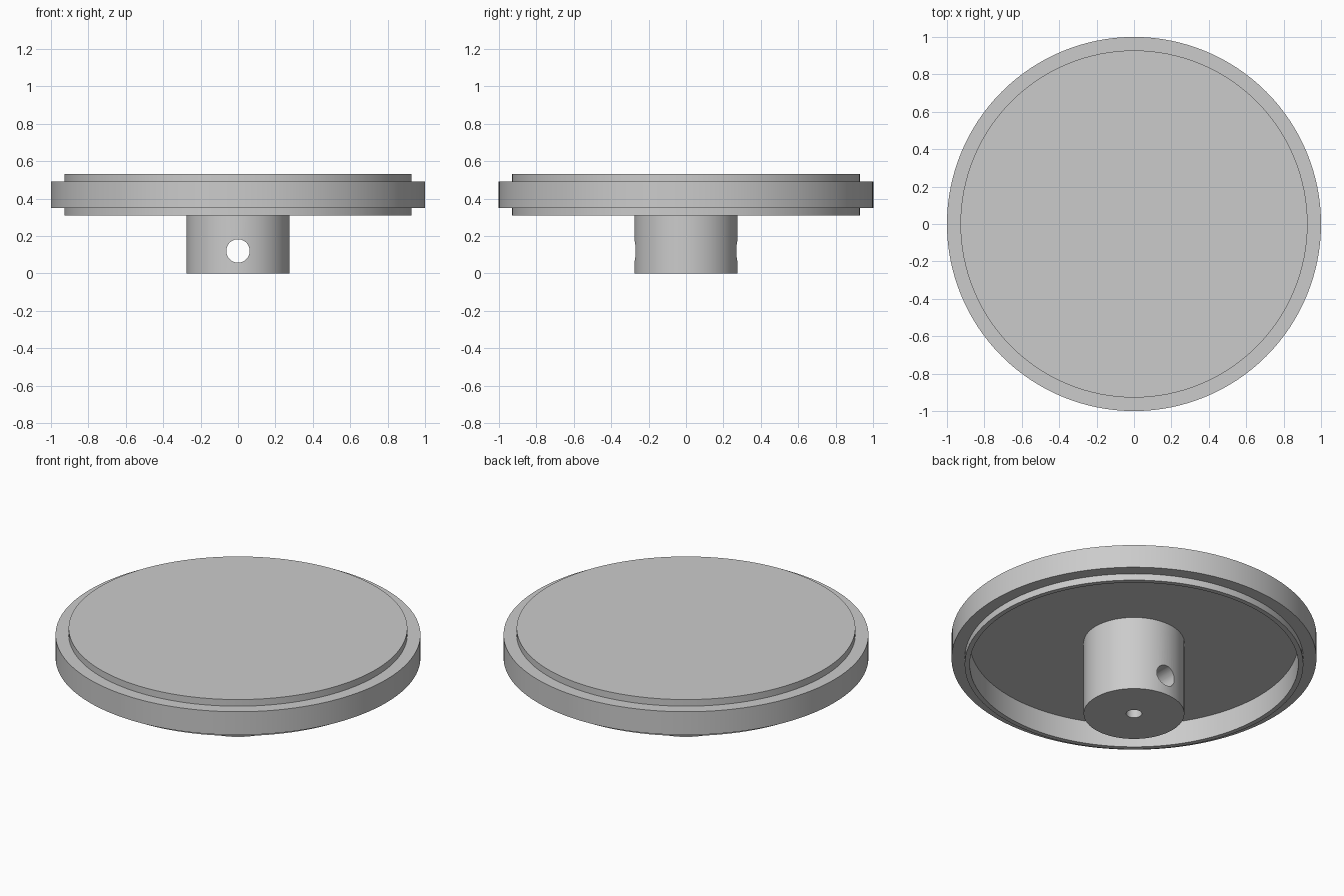
import bpy
import bmesh
import math

cube = bpy.data.objects.get("Cube")
if cube:
    bpy.data.objects.remove(cube, do_unlink=True)

# Single grey finish
grey = bpy.data.materials.new("plain_grey")
grey.use_nodes = True
colour = (0.6, 0.6, 0.6, 1)
grey.diffuse_color = colour
grey.node_tree.nodes["Principled BSDF"].inputs["Base Color"].default_value = colour


def lathe(name, profile, segments):
    """Spin an (r, z) profile, running from axis to axis, into a closed solid."""
    bm = bmesh.new()
    verts = [bm.verts.new((r, 0, z)) for r, z in profile]
    edges = [bm.edges.new(pair) for pair in zip(verts, verts[1:])]
    bmesh.ops.spin(bm, geom=verts + edges, cent=(0, 0, 0), axis=(0, 0, 1),
                   angle=math.tau, steps=segments)
    bmesh.ops.remove_doubles(bm, verts=bm.verts, dist=0.0001)
    bmesh.ops.recalc_face_normals(bm, faces=bm.faces)
    mesh = bpy.data.meshes.new(name)
    bm.to_mesh(mesh)
    bm.free()
    mesh.materials.append(grey)
    obj = bpy.data.objects.new(name, mesh)
    bpy.context.collection.objects.link(obj)
    return obj


def activate(obj):
    bpy.ops.object.select_all(action='DESELECT')
    obj.select_set(True)
    bpy.context.view_layer.objects.active = obj


def drill(target, radius, depth, location, rotation=(0, 0, 0)):
    """Cut a round hole and discard the cutter."""
    bpy.ops.mesh.primitive_cylinder_add(vertices=48, radius=radius, depth=depth,
                                        location=location, rotation=rotation)
    cutter = bpy.context.object
    cutter.name = "hole_cutter"
    cutter.hide_render = True
    cutter.data.materials.append(grey)
    mod = target.modifiers.new("hole", 'BOOLEAN')
    mod.operation = 'DIFFERENCE'
    mod.solver = 'EXACT'
    mod.object = cutter
    activate(target)
    bpy.ops.object.modifier_apply(modifier=mod.name)
    bpy.data.objects.remove(cutter, do_unlink=True)


# Stepped disc with a recessed underside
STEP, RIM, RECESS = 0.928, 1.0, 0.9
BOTTOM, CEILING, TOP = 0.31, 0.45, 0.53
disc = lathe("stepped_disc", [
    (0, CEILING), (RECESS, CEILING), (RECESS, BOTTOM), (STEP, BOTTOM),
    (STEP, 0.35), (RIM, 0.35), (RIM, 0.49), (STEP, 0.49), (STEP, TOP), (0, TOP),
], 128)

# Hub with a cross pin hole and a small axial hole meeting it
HUB = 0.276
hub = lathe("hub", [(0, 0), (HUB, 0), (HUB, 0.47), (0, 0.47)], 96)
drill(hub, 0.0625, 1, (0, 0, 0.12), (math.pi / 2, 0, 0))
drill(hub, 0.043, 0.24, (0, 0, 0))

for part in (disc, hub):
    activate(part)
    bpy.ops.object.shade_smooth_by_angle(angle=math.radians(30))
